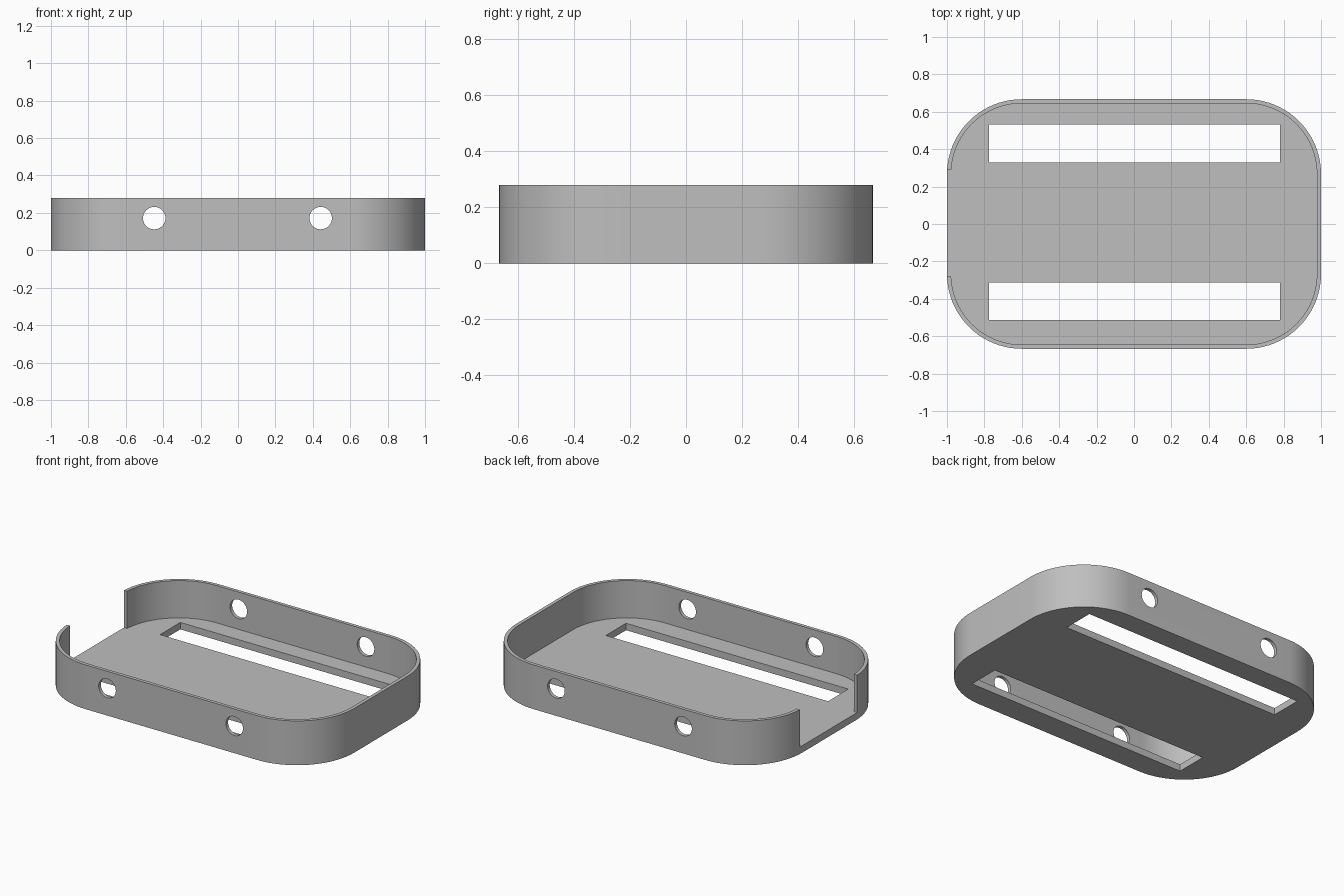
import bpy, bmesh, math
from mathutils import Matrix

if "Cube" in bpy.data.objects:
    bpy.data.objects.remove(bpy.data.objects["Cube"])

HALF_X, HALF_Y, HEIGHT = 1.0, 0.667, 0.28
RADIUS, WALL, FLOOR = 0.4, 0.022, 0.044

grey = bpy.data.materials.new("plain grey")
grey.use_nodes = True
grey.diffuse_color = (0.52, 0.52, 0.52, 1)
grey.node_tree.nodes["Principled BSDF"].inputs["Base Color"].default_value = (0.52, 0.52, 0.52, 1)


def make_object(name, bm):
    bmesh.ops.recalc_face_normals(bm, faces=bm.faces)
    mesh = bpy.data.meshes.new(name)
    bm.to_mesh(mesh)
    bm.free()
    mesh.materials.append(grey)
    ob = bpy.data.objects.new(name, mesh)
    bpy.context.collection.objects.link(ob)
    return ob


def rounded_slab(name, inset, z0, z1, steps=20):
    """Rounded rectangle, extruded from z0 to z1."""
    bm = bmesh.new()
    r = RADIUS - inset
    verts = []
    for quarter, (sx, sy) in enumerate([(1, 1), (-1, 1), (-1, -1), (1, -1)]):
        for i in range(steps + 1):
            a = (quarter + i / steps) * math.pi / 2
            verts.append(bm.verts.new((sx * (HALF_X - RADIUS) + r * math.cos(a),
                                       sy * (HALF_Y - RADIUS) + r * math.sin(a), z0)))
    face = bm.faces.new(verts)
    grown = bmesh.ops.extrude_face_region(bm, geom=[face])["geom"]
    top = [v for v in grown if isinstance(v, bmesh.types.BMVert)]
    bmesh.ops.translate(bm, verts=top, vec=(0, 0, z1 - z0))
    return make_object(name, bm)


def box(name, centre, size):
    bm = bmesh.new()
    bmesh.ops.create_cube(bm, size=1, matrix=Matrix.Translation(centre) @ Matrix.Diagonal((*size, 1)))
    return make_object(name, bm)


def side_drill(name, x, z, radius):
    bm = bmesh.new()
    bmesh.ops.create_cone(bm, cap_ends=True, segments=40, radius1=radius, radius2=radius, depth=2,
                          matrix=Matrix.Translation((x, 0, z)) @ Matrix.Rotation(math.pi / 2, 4, "X"))
    return make_object(name, bm)


# Tray body and the pieces cut from it
tray = rounded_slab("tray", 0, 0, HEIGHT)
cutters = [rounded_slab("cavity_cutter", WALL, FLOOR, HEIGHT + 0.1)]
# Opening in the right end wall, down to the floor
cutters.append(box("end_opening_cutter", (-1, 0.003, FLOOR + 0.25), (0.2, 0.57, 0.5)))
# Two long slots through the floor
for y in (0.43, -0.413):
    cutters.append(box("floor_slot_cutter", (0.002, y, 0), (1.555, 0.202, 0.3)))
# Holes through the front and back walls
for x in (-0.448, 0.442):
    cutters.append(side_drill("wall_hole_cutter", x, 0.172, 0.06))

for cutter in cutters:
    cutter.hide_render = True
    mod = tray.modifiers.new(cutter.name, "BOOLEAN")
    mod.operation = "DIFFERENCE"
    mod.solver = "EXACT"
    mod.object = cutter

# Bake the cuts and drop the cutters
bpy.context.view_layer.update()
baked = bpy.data.meshes.new_from_object(tray.evaluated_get(bpy.context.evaluated_depsgraph_get()))
tray.modifiers.clear()
tray.data = baked
for cutter in cutters:
    bpy.data.objects.remove(cutter)

# Smooth corners, crisp edges
bpy.ops.object.select_all(action="DESELECT")
tray.select_set(True)
bpy.context.view_layer.objects.active = tray
bpy.ops.object.shade_smooth_by_angle(angle=math.radians(30))
